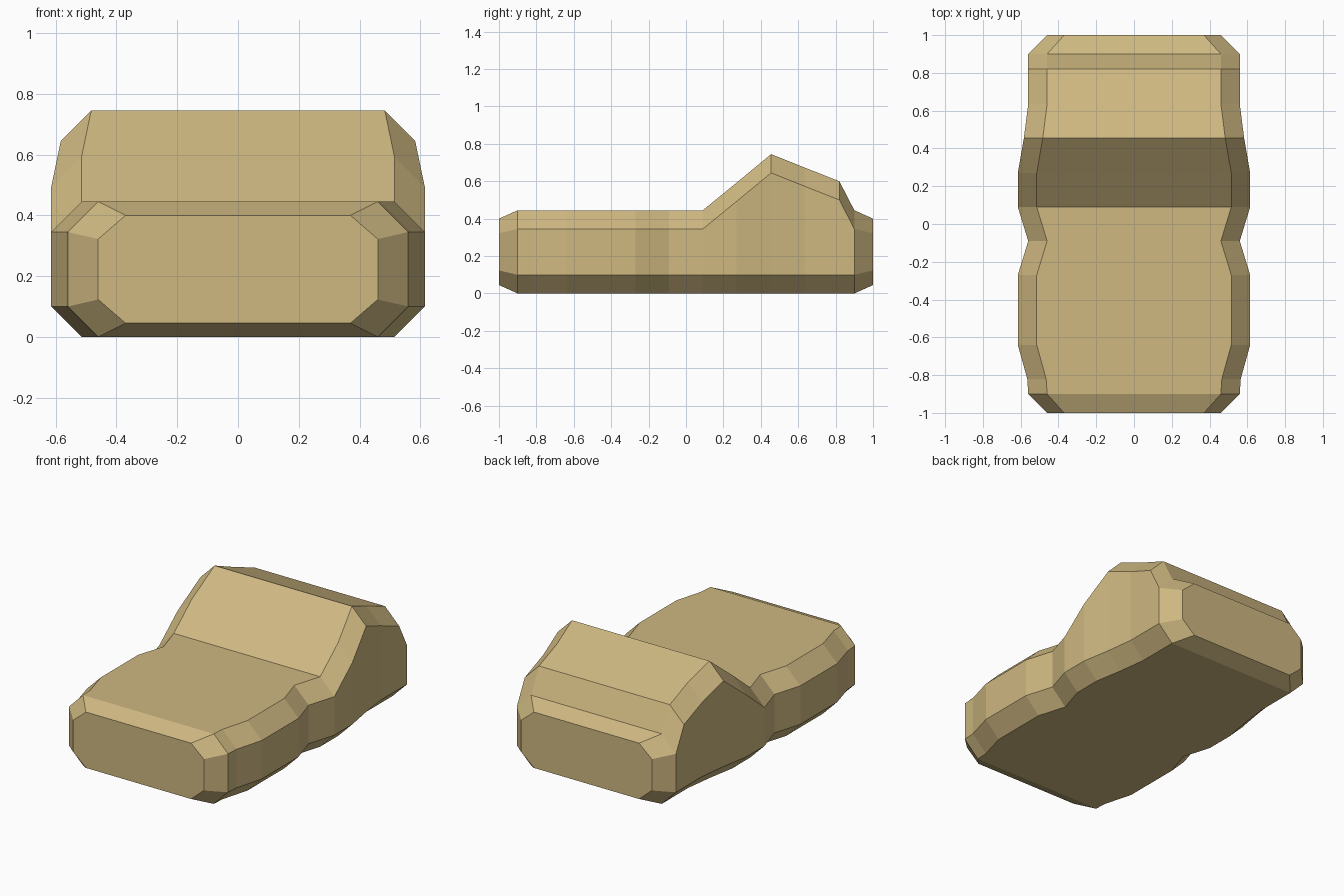
import bpy, bmesh

if "Cube" in bpy.data.objects:
    bpy.data.objects.remove(bpy.data.objects["Cube"])

# Stations along the body: y, half width, top height
stations = [
    (-0.90, 0.56, 0.445), (-0.82, 0.565, 0.445), (-0.64, 0.615, 0.445),
    (-0.27, 0.615, 0.445), (-0.09, 0.56, 0.445), (0.09, 0.615, 0.445),
    (0.27, 0.615, 0.592), (0.455, 0.583, 0.745), (0.635, 0.56, 0.673),
    (0.82, 0.56, 0.60), (0.90, 0.56, 0.445),
]


def section(bm, y, w, bottom, top, cx, cz):
    """Rectangle with cut corners, as a ring of eight vertices."""
    half = [(w - cx, bottom), (w, bottom + cz), (w, top - cz), (w - cx, top)]
    ring = half + [(-x, z) for x, z in reversed(half)]
    return [bm.verts.new((x, y, z)) for x, z in ring]


bm = bmesh.new()

# Smaller end caps with the chamfered body sections between them
rings = [section(bm, -1.0, 0.46, 0.045, 0.40, 0.09, 0.078)]
rings += [section(bm, y, w, 0.0, top, 0.10, 0.10) for y, w, top in stations]
rings.append(section(bm, 1.0, 0.46, 0.045, 0.40, 0.09, 0.078))

for a, b in zip(rings, rings[1:]):
    for i in range(8):
        j = (i + 1) % 8
        bm.faces.new((a[i], a[j], b[j], b[i]))
bm.faces.new(rings[0])
bm.faces.new(rings[-1])
bmesh.ops.recalc_face_normals(bm, faces=bm.faces)

mesh = bpy.data.meshes.new("body")
bm.to_mesh(mesh)
bm.free()
body = bpy.data.objects.new("body", mesh)
bpy.context.collection.objects.link(body)

# Tan colour
tan = bpy.data.materials.new("tan")
tan.diffuse_color = (0.62, 0.48, 0.22, 1)
tan.use_nodes = True
tan.node_tree.nodes["Principled BSDF"].inputs["Base Color"].default_value = tan.diffuse_color
mesh.materials.append(tan)
